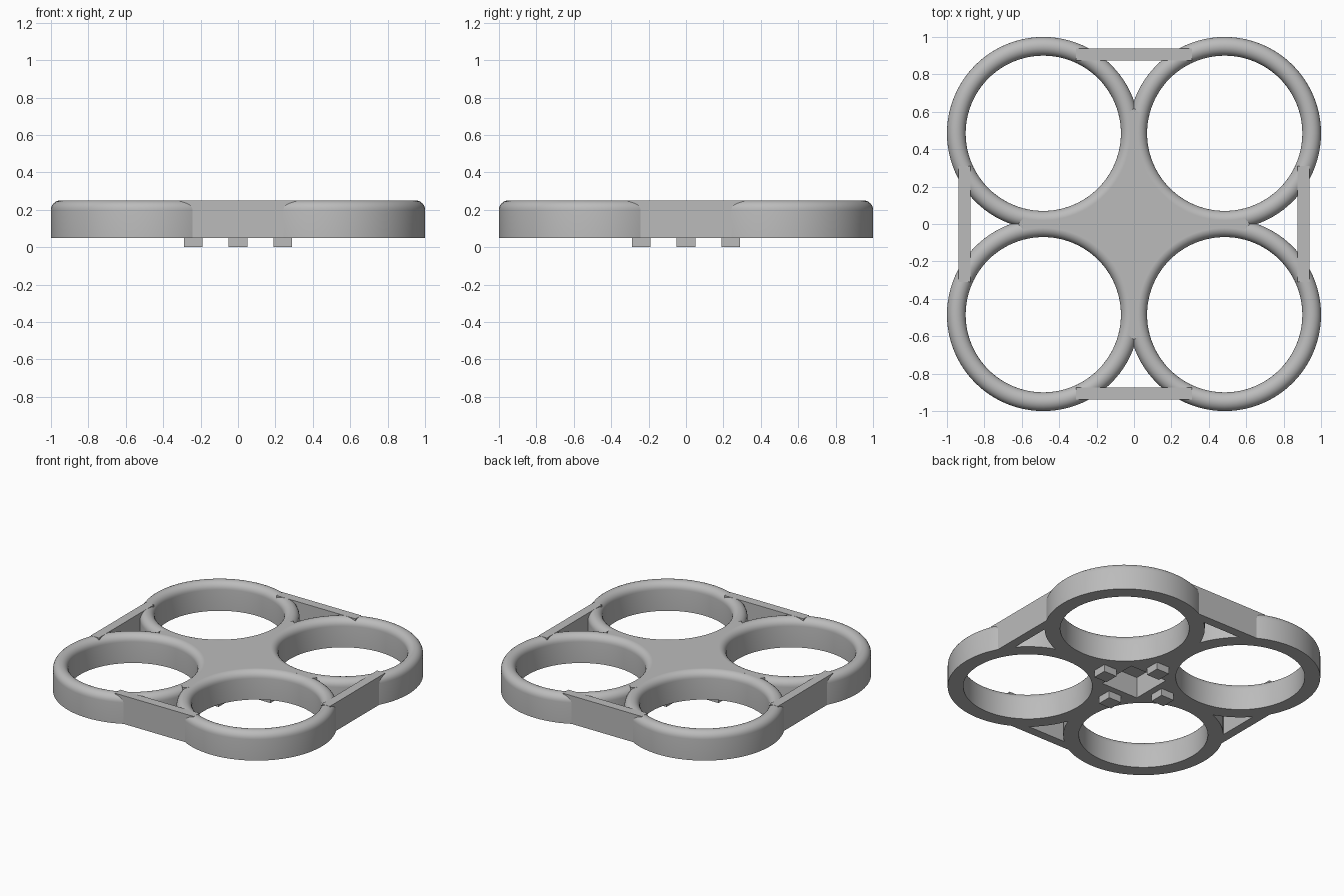
import bpy, bmesh
from math import sin, cos, pi, radians

if "Cube" in bpy.data.objects:
    bpy.data.objects.remove(bpy.data.objects["Cube"], do_unlink=True)

BASE, TOP = 0.05, 0.25        # underside and top of the frame
RING_C, RING_R, TUBE = 0.485, 0.465, 0.05
SEG = 96

grey = bpy.data.materials.new("plain_grey")
grey.use_nodes = True
grey.diffuse_color = (0.5, 0.5, 0.5, 1)
grey.node_tree.nodes["Principled BSDF"].inputs["Base Color"].default_value = (0.5, 0.5, 0.5, 1)


def finish(bm, name, smooth=False):
    bmesh.ops.recalc_face_normals(bm, faces=bm.faces)
    mesh = bpy.data.meshes.new(name)
    bm.to_mesh(mesh)
    bm.free()
    mesh.materials.append(grey)
    obj = bpy.data.objects.new(name, mesh)
    bpy.context.collection.objects.link(obj)
    if smooth:
        bpy.ops.object.select_all(action='DESELECT')
        obj.select_set(True)
        bpy.context.view_layer.objects.active = obj
        bpy.ops.object.shade_smooth_by_angle(angle=radians(35))
    return obj


def prism(name, outline, z0, z1, smooth=False):
    bm = bmesh.new()
    face = bm.faces.new([bm.verts.new((x, y, z0)) for x, y in outline])
    up = bmesh.ops.extrude_face_region(bm, geom=[face])["geom"]
    verts = [g for g in up if isinstance(g, bmesh.types.BMVert)]
    bmesh.ops.translate(bm, verts=verts, vec=(0, 0, z1 - z0))
    return finish(bm, name, smooth)


def block(name, cx, cy, hx, hy, z0, z1):
    corners = [(-1, -1), (1, -1), (1, 1), (-1, 1)]
    return prism(name, [(cx + i * hx, cy + j * hy) for i, j in corners], z0, z1)


def ring(name, cx, cy):
    # straight walls with a fully rounded top, swept around the centre
    profile = [(RING_R + TUBE, BASE)]
    profile += [(RING_R + TUBE * cos(pi * k / 12), TOP - TUBE + TUBE * sin(pi * k / 12))
                for k in range(13)]
    profile.append((RING_R - TUBE, BASE))
    bm = bmesh.new()
    loops = []
    for s in range(SEG):
        a = 2 * pi * s / SEG
        loops.append([bm.verts.new((cx + r * cos(a), cy + r * sin(a), z)) for r, z in profile])
    n = len(profile)
    for s in range(SEG):
        p, q = loops[s], loops[(s + 1) % SEG]
        for k in range(n):
            m = (k + 1) % n
            bm.faces.new((p[k], p[m], q[m], q[k]))
    return finish(bm, name, smooth=True)


# Four propeller guard rings
carved = []
for side, sx in (("left", 1), ("right", -1)):
    for end, sy in (("front", -1), ("back", 1)):
        carved.append(ring(f"{end}_{side}_guard_ring", sx * RING_C, sy * RING_C))

# Star-shaped centre body, with concave arcs following the ring crests
outline = []
for quarter in range(4):
    c, s = round(cos(quarter * pi / 2)), round(sin(quarter * pi / 2))
    pts = [(0, 0.62)]
    for k in range(33):
        a = radians(167 + (283 - 167) * k / 32)
        pts.append((RING_C + RING_R * cos(a), RING_C + RING_R * sin(a)))
    outline += [(x * c + y * s, y * c - x * s) for x, y in pts]
carved.append(prism("centre_body", outline, BASE, TOP, smooth=True))

# Square pocket in the underside
cutter = block("pocket_cutter", 0, 0, 0.145, 0.145, -0.1, 0.2)
cutter.hide_render = True
cutter.hide_viewport = True
cutter.display_type = 'WIRE'
for obj in carved:
    mod = obj.modifiers.new("pocket", 'BOOLEAN')
    mod.operation = 'DIFFERENCE'
    mod.solver = 'EXACT'
    mod.object = cutter

# Tie bars and feet on each side
for name, dx, dy in (("front", 0, -1), ("back", 0, 1), ("left", 1, 0), ("right", -1, 0)):
    hx, hy = (0.032, 0.31) if dx else (0.31, 0.032)
    block(f"{name}_tie_bar", dx * 0.907, dy * 0.907, hx, hy, BASE, TOP)
    block(f"{name}_foot", dx * 0.24, dy * 0.24, 0.05, 0.05, 0, BASE)
